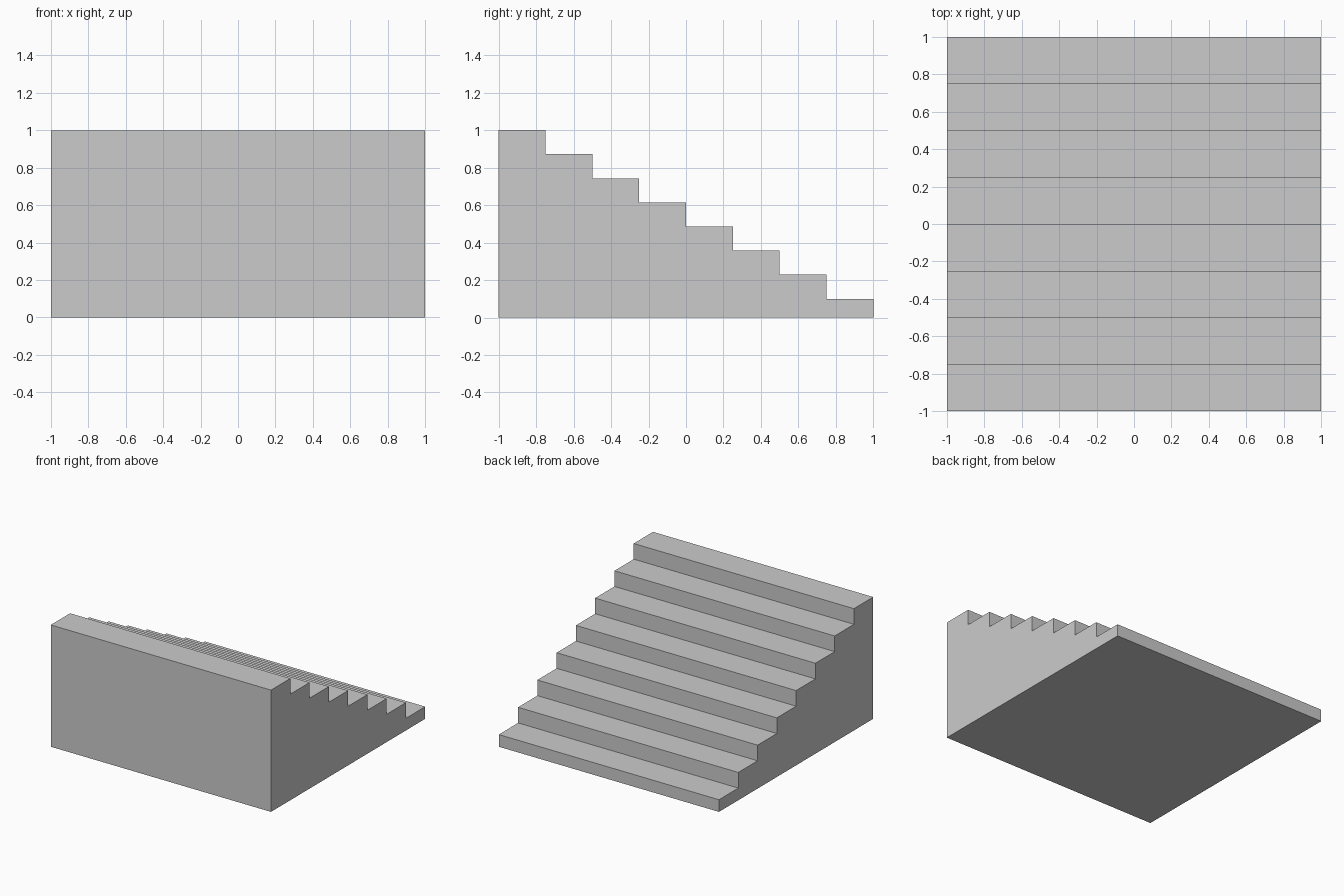
import bpy
import bmesh

if "Cube" in bpy.data.objects:
    bpy.data.objects.remove(bpy.data.objects["Cube"])

STEPS = 8
WIDTH = 2.0
DEPTH = 2.0
LOW, HIGH = 0.10, 1.0
tread = DEPTH / STEPS
rise = (HIGH - LOW) / (STEPS - 1)

# Stepped side profile (y, z): bottom edge, then up the steps from back to front
profile = [(-DEPTH / 2, 0.0), (DEPTH / 2, 0.0)]
for i in range(STEPS):
    z = LOW + i * rise
    y = DEPTH / 2 - i * tread
    profile += [(y, z), (y - tread, z)]

# Extrude the profile across the width
bm = bmesh.new()
side = bm.faces.new([bm.verts.new((-WIDTH / 2, y, z)) for y, z in profile])
result = bmesh.ops.extrude_face_region(bm, geom=[side], use_keep_orig=True)
moved = [g for g in result["geom"] if isinstance(g, bmesh.types.BMVert)]
bmesh.ops.translate(bm, verts=moved, vec=(WIDTH, 0, 0))
bmesh.ops.recalc_face_normals(bm, faces=bm.faces)

mesh = bpy.data.meshes.new("staircase")
bm.to_mesh(mesh)
bm.free()
staircase = bpy.data.objects.new("staircase", mesh)
bpy.context.collection.objects.link(staircase)
